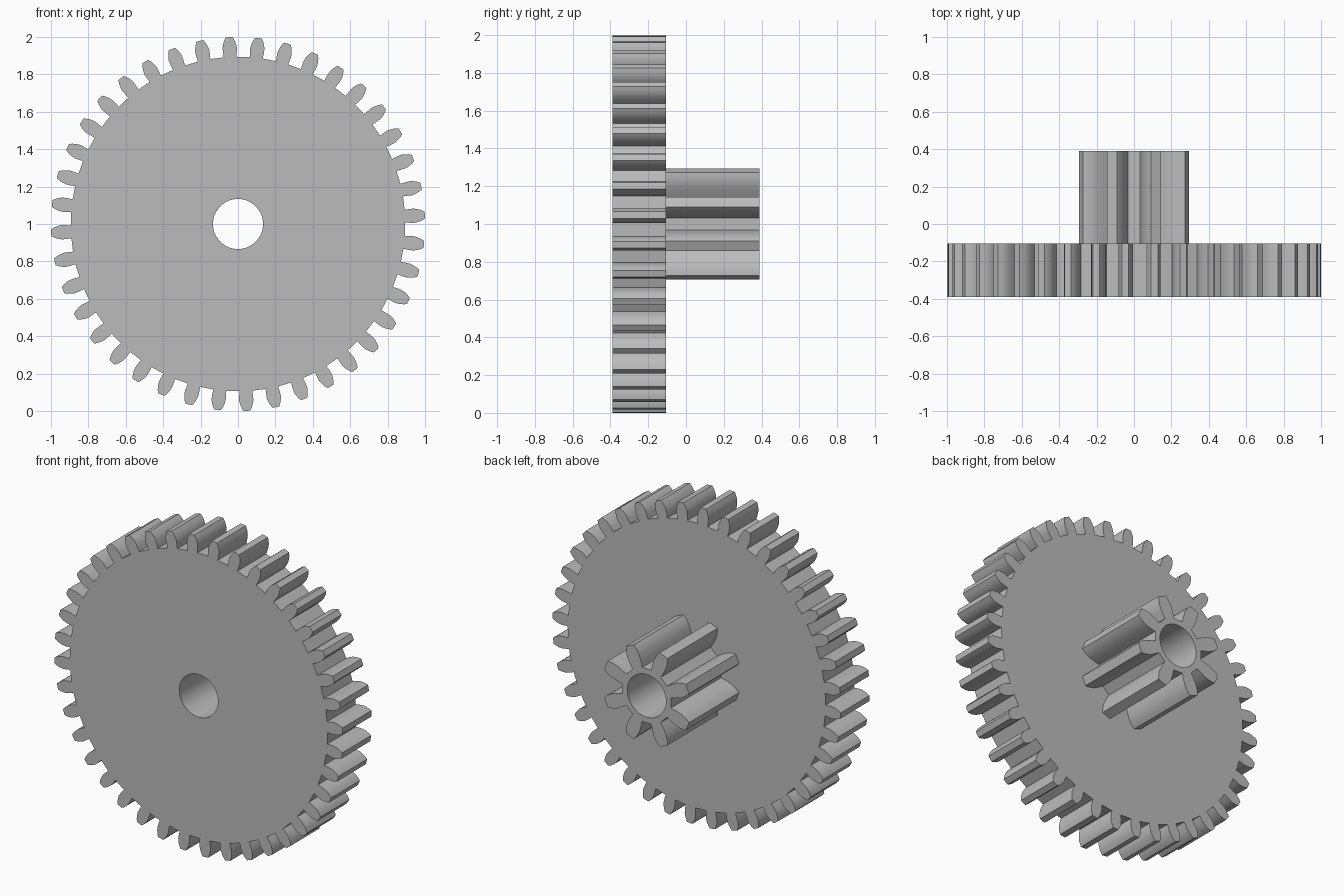
import bpy
import math

if "Cube" in bpy.data.objects:
    bpy.data.objects.remove(bpy.data.objects["Cube"], do_unlink=True)

BORE = 0.134
AXIS_HEIGHT = 1.0

grey = bpy.data.materials.new("plain grey")
grey.use_nodes = True
colour = (0.5, 0.5, 0.5, 1)
grey.diffuse_color = colour
grey.node_tree.nodes["Principled BSDF"].inputs["Base Color"].default_value = colour


def gear_outline(teeth, first_angle, flank):
    """Outline from a half tooth: flank lists (radius, half width), root to tip."""
    points = []
    for i in range(teeth):
        a = math.radians(90 - first_angle) - i * math.tau / teeth
        left = [(r, w) for r, w in flank]
        right = [(r, -w) for r, w in reversed(flank)]
        for r, w in left + right:
            t = a + math.asin(w / r)
            points.append((r * math.cos(t), r * math.sin(t)))
    return points


def circle(radius, sides):
    return [(radius * math.cos(i * math.tau / sides),
             radius * math.sin(i * math.tau / sides)) for i in range(sides)]


def make_gear(name, outline, y_front, y_back):
    """Filled flat profile with a round bore, extruded along y."""
    curve = bpy.data.curves.new(name, "CURVE")
    curve.dimensions = "2D"
    curve.fill_mode = "BOTH"
    curve.extrude = (y_back - y_front) / 2
    for loop in (outline, circle(BORE, 64)):
        spline = curve.splines.new("POLY")
        spline.points.add(len(loop) - 1)
        for p, (x, y) in zip(spline.points, loop):
            p.co = (x, y, 0, 1)
        spline.use_cyclic_u = True
    obj = bpy.data.objects.new(name, curve)
    bpy.context.collection.objects.link(obj)
    obj.location = (0, (y_front + y_back) / 2, AXIS_HEIGHT)
    obj.rotation_euler.x = math.pi / 2

    bpy.ops.object.select_all(action="DESELECT")
    obj.select_set(True)
    bpy.context.view_layer.objects.active = obj
    bpy.ops.object.convert(target="MESH")
    obj = bpy.context.object

    # Weld caps to walls and face everything outward
    bpy.ops.object.mode_set(mode="EDIT")
    bpy.ops.mesh.select_all(action="SELECT")
    bpy.ops.mesh.remove_doubles(threshold=0.0001)
    bpy.ops.mesh.normals_make_consistent(inside=False)
    bpy.ops.object.mode_set(mode="OBJECT")
    obj.data.materials.clear()
    obj.data.materials.append(grey)
    bpy.ops.object.shade_smooth_by_angle(angle=math.radians(30))
    return obj


# Large toothed wheel at the front
wheel_flank = [(0.894, 0.034), (0.92, 0.037), (0.945, 0.038),
               (0.965, 0.034), (0.984, 0.027), (1.0, 0.018)]
make_gear("large_gear", gear_outline(40, -2.7, wheel_flank), -0.39, -0.105)

# Small pinion behind it
pinion_flank = [(0.172, 0.036), (0.21, 0.042), (0.245, 0.045),
                (0.27, 0.042), (0.29, 0.037), (0.308, 0.029)]
make_gear("small_pinion", gear_outline(8, 22.5, pinion_flank), -0.105, 0.39)
